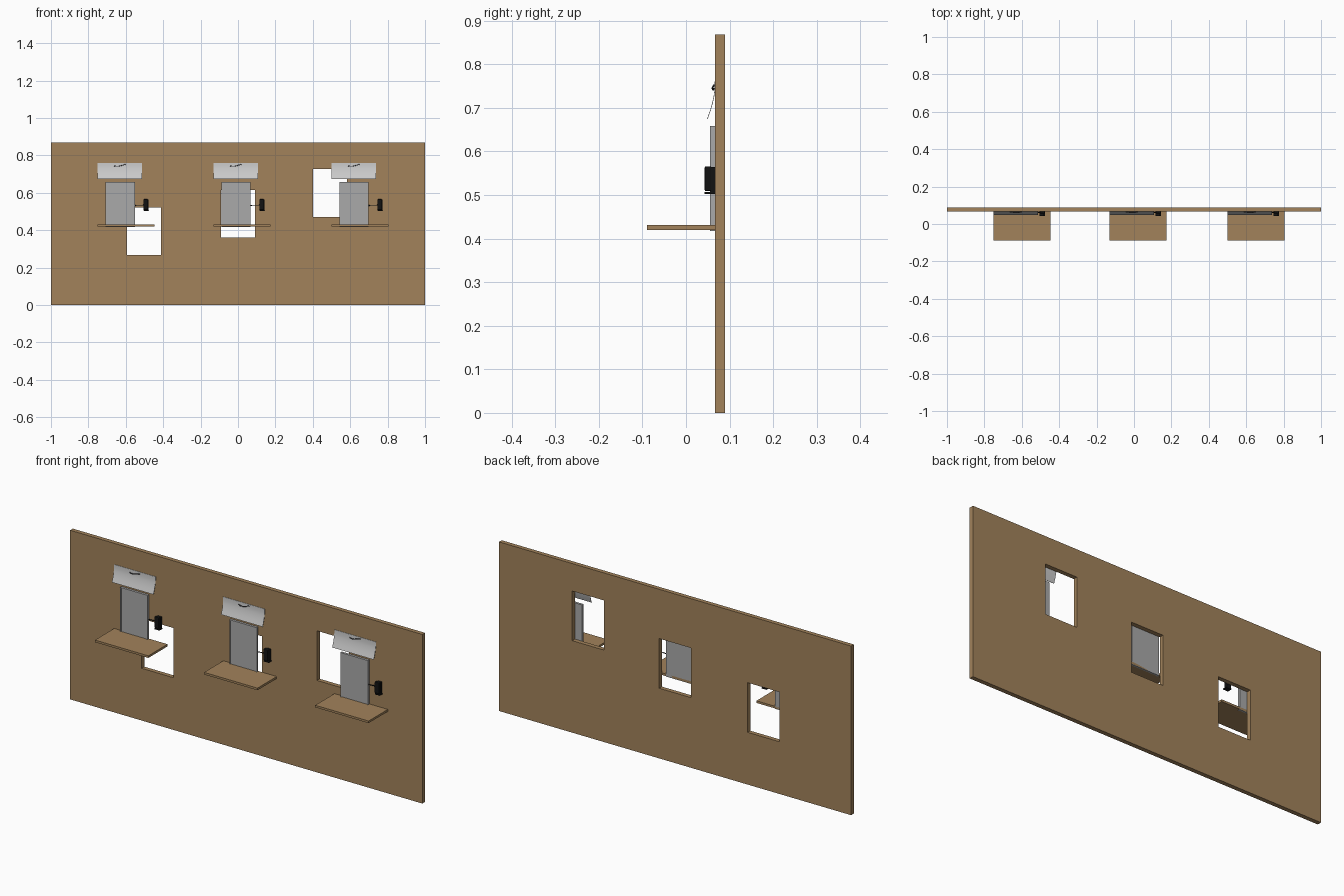
import bpy, bmesh
from mathutils import Vector

if "Cube" in bpy.data.objects:
    bpy.data.objects.remove(bpy.data.objects["Cube"])


def material(name, rgb):
    m = bpy.data.materials.new(name)
    m.diffuse_color = (*rgb, 1)
    m.use_nodes = True
    m.node_tree.nodes["Principled BSDF"].inputs["Base Color"].default_value = m.diffuse_color
    return m


WOOD = material("brown wood", (0.36, 0.225, 0.105))
GREY = material("grey panel", (0.40, 0.40, 0.40))
LIGHT = material("light grey sheet", (0.60, 0.60, 0.60))
BLACK = material("black plastic", (0.006, 0.006, 0.006))
DARK = material("dark grey metal", (0.06, 0.06, 0.065))


def box(name, x, y, z, mat, bevel=0):
    bm = bmesh.new()
    bmesh.ops.create_cube(bm, size=1)
    for v in bm.verts:
        v.co = Vector([r[0] + (c + 0.5) * (r[1] - r[0]) for r, c in zip((x, y, z), v.co)])
    if bevel:
        bmesh.ops.bevel(bm, geom=bm.edges[:], offset=bevel, segments=2,
                        affect='EDGES', profile=0.5)
    me = bpy.data.meshes.new(name)
    bm.to_mesh(me)
    bm.free()
    ob = bpy.data.objects.new(name, me)
    bpy.context.collection.objects.link(ob)
    if mat:
        me.materials.append(mat)
    return ob


def wire(name, points, radius, mat):
    cu = bpy.data.curves.new(name, 'CURVE')
    cu.dimensions = '3D'
    cu.bevel_depth = radius
    cu.bevel_resolution = 1
    cu.resolution_u = 6
    cu.use_fill_caps = True
    sp = cu.splines.new('BEZIER')
    sp.bezier_points.add(len(points) - 1)
    for bp, p in zip(sp.bezier_points, points):
        bp.co = p
        bp.handle_left_type = bp.handle_right_type = 'AUTO'
    cu.materials.append(mat)
    ob = bpy.data.objects.new(name, cu)
    bpy.context.collection.objects.link(ob)
    return ob


# Wall with three window openings at different heights
WF, WB = 0.067, 0.089
wall = box("wall", (-1, 1), (WF, WB), (0, 0.868), WOOD)
for hx, hz in ((-0.594, 0.268), (-0.092, 0.360), (0.402, 0.472)):
    cut = box("opening_cutter", (hx, hx + 0.182), (0, 0.2), (hz, hz + 0.255), None)
    cut.hide_render = True
    mod = wall.modifiers.new("opening", 'BOOLEAN')
    mod.operation = 'DIFFERENCE'
    mod.solver = 'EXACT'
    mod.object = cut
    bpy.context.view_layer.objects.active = wall
    bpy.ops.object.modifier_apply(modifier=mod.name)
    bpy.data.objects.remove(cut)


def curved_sheet(x0, x1):
    # Thin sheet curling forward towards the bottom
    prof = [(0.0655, 0.760), (0.0655, 0.742), (0.0635, 0.727), (0.060, 0.711),
            (0.0555, 0.695), (0.0485, 0.675)]
    t = 0.0015
    bm = bmesh.new()
    ring = prof + [(y + t, z) for y, z in reversed(prof)]
    f = bm.faces.new([bm.verts.new((x0, y, z)) for y, z in ring])
    ext = bmesh.ops.extrude_face_region(bm, geom=[f], use_keep_orig=True)
    for v in ext["geom"]:
        if isinstance(v, bmesh.types.BMVert):
            v.co.x = x1
    bmesh.ops.recalc_face_normals(bm, faces=bm.faces[:])
    me = bpy.data.meshes.new("curved_sheet")
    bm.to_mesh(me)
    bm.free()
    me.materials.append(LIGHT)
    ob = bpy.data.objects.new("curved_sheet", me)
    bpy.context.collection.objects.link(ob)
    bpy.ops.object.select_all(action='DESELECT')
    ob.select_set(True)
    bpy.context.view_layer.objects.active = ob
    bpy.ops.object.shade_smooth_by_angle()


def station(x):
    # Shelf
    box("shelf", (x, x + 0.303), (-0.089, WF), (0.420, 0.431), WOOD)

    # Upright board with a slim raised rim
    a, b = x + 0.042, x + 0.198
    box("board", (a, b), (0.058, WF), (0.418, 0.658), GREY)
    for r in ((a, a + 0.005), (b - 0.005, b)):
        box("board_side_rim", r, (0.055, 0.058), (0.418, 0.658), GREY)
    box("board_top_rim", (a + 0.005, b - 0.005), (0.055, 0.058), (0.653, 0.658), GREY)

    # Curled sheet above, with its small bent hook
    curved_sheet(x, x + 0.236)
    wire("sheet_hook", [(x + 0.088, 0.064, 0.744), (x + 0.108, 0.062, 0.742),
                        (x + 0.125, 0.061, 0.746), (x + 0.148, 0.064, 0.752)],
         0.0022, DARK)

    # Wall handset: cradle, receiver and bottom ledge
    c = x + 0.258
    box("handset_cradle", (c - 0.010, c + 0.013), (0.056, WF), (0.507, 0.564), BLACK)
    box("handset_body", (c - 0.014, c + 0.011), (0.043, 0.058), (0.509, 0.566), BLACK, 0.003)
    box("handset_ledge", (c - 0.012, c + 0.016), (0.043, WF), (0.502, 0.507), BLACK)

    # Cord joining handset and board
    wire("cord", [(b - 0.004, 0.062, 0.532), (b + 0.025, 0.062, 0.534),
                  (c - 0.005, 0.062, 0.535)], 0.002, BLACK)


for sx in (-0.750, -0.130, 0.501):
    station(sx)
